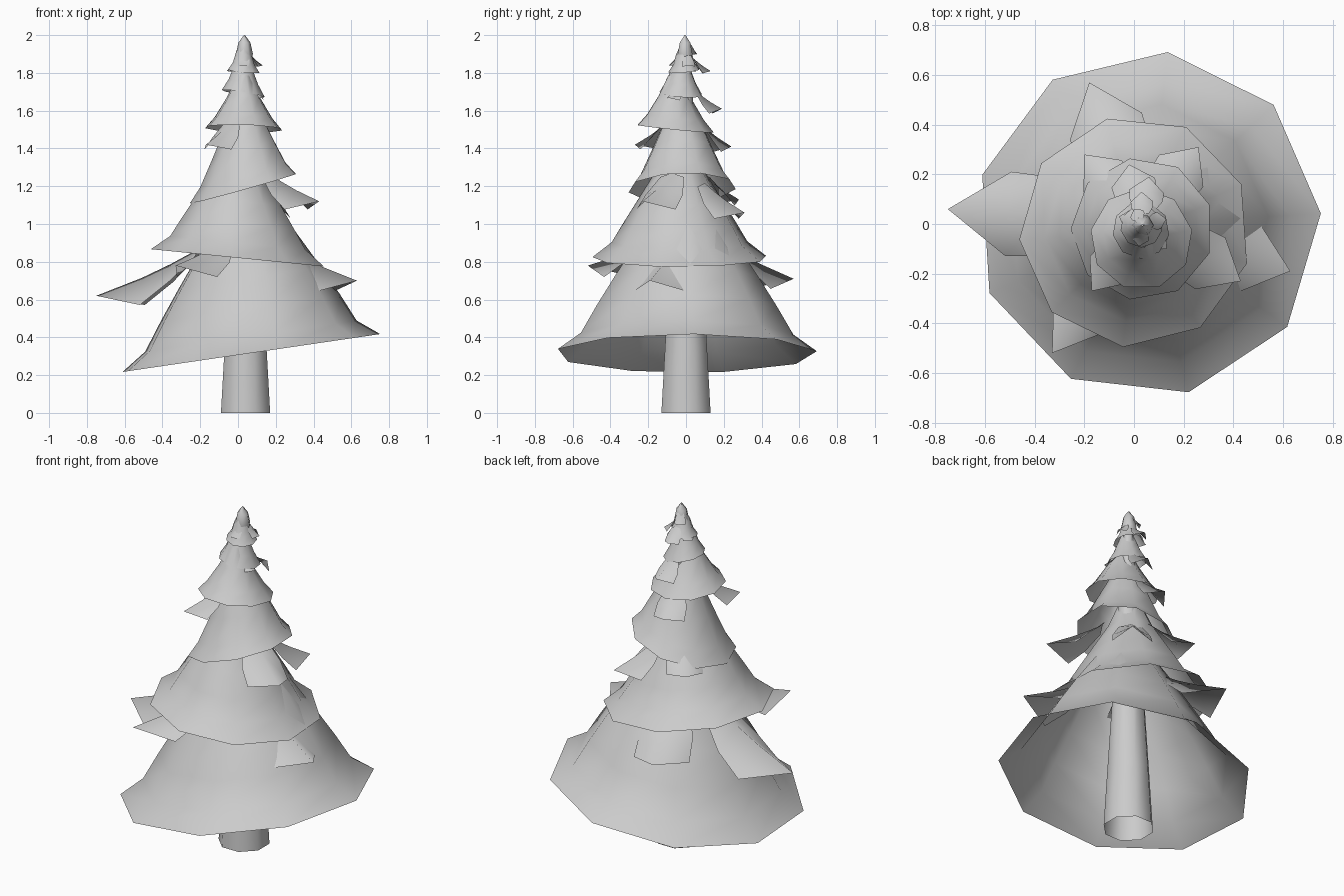
import bpy
import math

# One flat grey for the whole tree
grey = bpy.data.materials.new("plain_grey")
grey.diffuse_color = (0.6, 0.6, 0.6, 1)


def add_mesh(name, verts, faces, angle=60):
    me = bpy.data.meshes.new(name)
    me.from_pydata(verts, [], faces)
    me.materials.append(grey)
    ob = bpy.data.objects.new(name, me)
    bpy.context.collection.objects.link(ob)
    bpy.ops.object.select_all(action='DESELECT')
    ob.select_set(True)
    bpy.context.view_layer.objects.active = ob
    bpy.ops.object.shade_smooth_by_angle(angle=math.radians(angle))
    return ob


def skirt(name, centre, tilt, start, profile, sides=9):
    """Open shell of stacked rings (radius, height), each ring sheared by tilt."""
    cx, cy, cz = centre
    verts, faces = [], []
    for r, h in profile:
        for i in range(sides):
            a = math.radians(start) + math.tau * i / sides
            x, y = r * math.cos(a), r * math.sin(a)
            verts.append((cx + x, cy + y, cz + h + tilt[0] * x + tilt[1] * y))
    for j in range(len(profile) - 1):
        for i in range(sides):
            k = (i + 1) % sides
            faces.append((j * sides + i, j * sides + k,
                          (j + 1) * sides + k, (j + 1) * sides + i))
    return add_mesh(name, verts, faces)


def bough(name, tip, width, slope, droop=0.85):
    """Kite-shaped branch plate, ridged along the middle, running out to the tip."""
    ox, oy = 0.035, 0.0
    dx, dy = tip[0] - ox, tip[1] - oy
    length = math.hypot(dx, dy)
    dx, dy = dx / length, dy / length
    verts = []
    for t, w, d in ((0.32, 0.6, 0.35), (0.5, 0.95, 0.7), (0.69, 1.0, 1.0)):
        z = tip[2] + slope * length * (1 - t) * (1.5 - 0.5 * t)
        for s in (-1, 0, 1):
            u, v = t * length, s * w * width
            verts.append((ox + dx * u - dy * v, oy + dy * u + dx * v,
                          z - abs(v) * droop * d))
    verts.append(tip)
    faces = [(3 * j + i, 3 * j + i + 3, 3 * j + i + 4, 3 * j + i + 1)
             for j in range(2) for i in range(2)]
    faces += [(6, 9, 7), (7, 9, 8)]
    return add_mesh(name, verts, faces, 175)


# Trunk: open tapered tube
skirt("trunk", (0.04, 0, 0), (0, 0), 22.5,
      [(0.141, 0), (0.12, 0.35), (0.07, 1.15), (0.025, 1.9)], 8)

# Foliage tiers, bottom to top
tiers = [
    ((0.057, 0.0, 0.315), (0.147, 0.0), 3.5,
     [(0.697, 0), (0.572, 0.09), (0.485, 0.24), (0.385, 0.40), (0.24, 0.62), (0.08, 0.85)]),
    ((0.005, -0.03, 0.82), (-0.10, 0.0), 104,
     [(0.468, 0), (0.365, 0.08), (0.305, 0.18), (0.23, 0.30), (0.13, 0.46), (0.06, 0.62)]),
    ((0.033, -0.02, 1.19), (0.28, 0.03), 100,
     [(0.288, 0), (0.233, 0.07), (0.165, 0.21), (0.105, 0.34), (0.045, 0.46)]),
    ((0.03, -0.06, 1.505), (-0.03, -0.10), 90,
     [(0.207, 0), (0.155, 0.06), (0.09, 0.165), (0.035, 0.28)]),
    ((0.028, -0.025, 1.69), (-0.17, -0.08), 70,
     [(0.115, 0), (0.08, 0.06), (0.06, 0.11), (0.025, 0.19)]),
    ((0.03, -0.01, 1.81), (-0.1, 0.1), 110,
     [(0.085, 0), (0.058, 0.04), (0.043, 0.09), (0.02, 0.14)]),
]
for n, (centre, tilt, start, profile) in enumerate(tiers, 1):
    skirt(f"foliage_tier_{n}", centre, tilt, start, profile)

# Pointed top bud
skirt("top_bud", (0.034, -0.005, 1.86), (0, 0), 0,
      [(0.035, 0), (0.045, 0.04), (0.032, 0.1), (0.003, 0.14)], 6)

# Stray boughs poking out between the tiers: tip, half width, slope
boughs = [
    ((-0.75, 0.06, 0.62), 0.17, 0.34),
    ((-0.33, -0.52, 0.78), 0.13, 0.22),
    ((0.63, -0.19, 0.70), 0.16, 0.33),
    ((-0.18, 0.57, 0.71), 0.155, 0.36),
    ((0.43, -0.23, 1.12), 0.12, 0.36),
    ((0.26, 0.31, 1.06), 0.11, 0.45),
    ((-0.20, 0.28, 1.13), 0.10, 0.4),
    ((-0.17, -0.27, 1.42), 0.09, 0.42),
    ((-0.02, 0.24, 1.41), 0.09, 0.55),
    ((0.06, 0.19, 1.61), 0.07, 0.5),
    ((0.13, -0.10, 1.67), 0.05, 0.55),
    ((0.03, 0.13, 1.81), 0.045, 0.55),
    ((-0.06, 0.03, 1.81), 0.035, 0.75),
    ((0.13, 0.02, 1.84), 0.035, 0.65),
    ((0.02, -0.09, 1.84), 0.035, 0.85),
    ((0.00, 0.06, 1.90), 0.03, 0.85),
]
for n, (tip, width, slope) in enumerate(boughs, 1):
    bough(f"bough_{n}", tip, width, slope)
